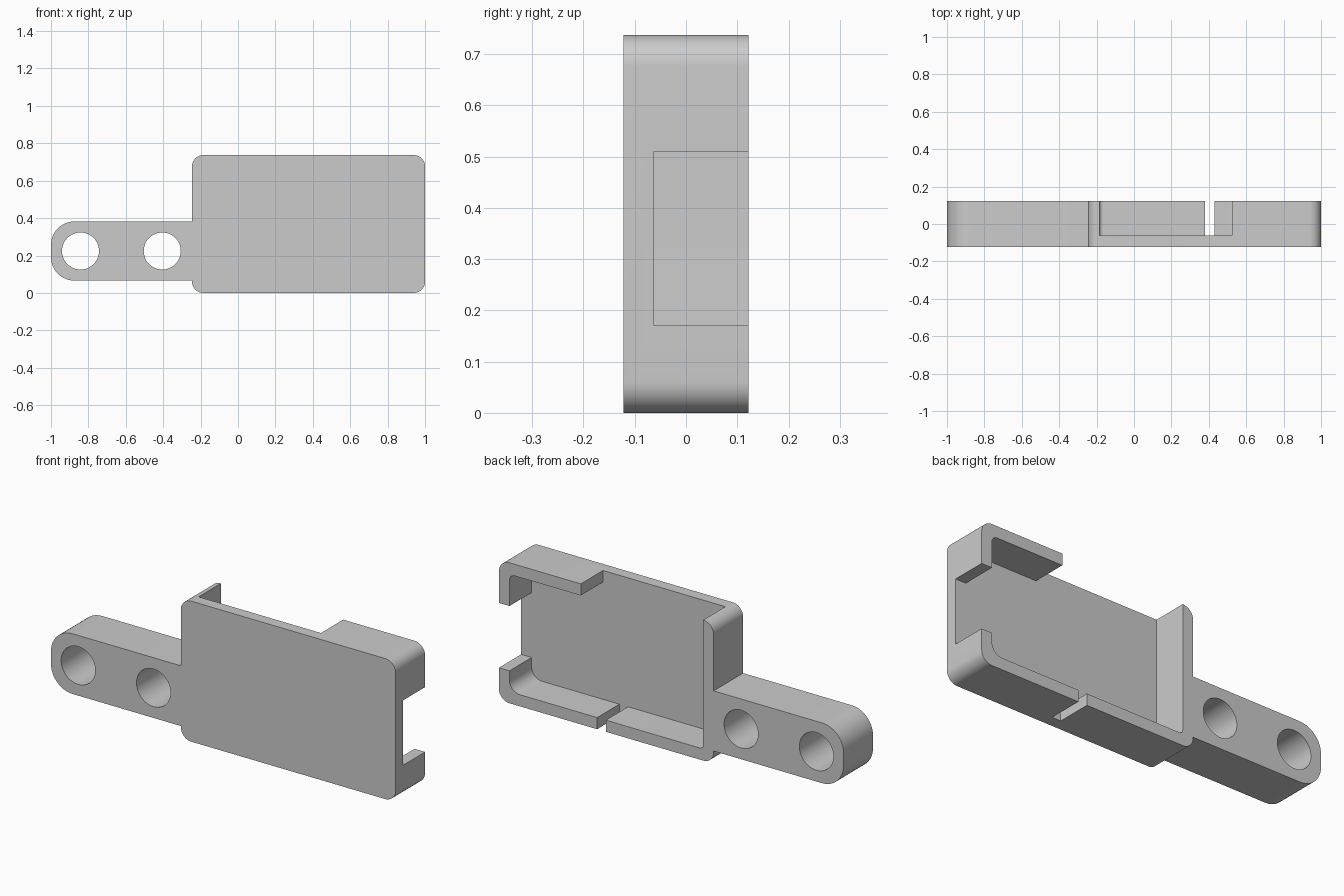
import bpy
import bmesh
import math

if "Cube" in bpy.data.objects:
    bpy.data.objects.remove(bpy.data.objects["Cube"])

FRONT, BACK, FLOOR = -0.122, 0.122, -0.062   # depths along y
LEFT_EDGE, TOP, WALL = -0.246, 0.737, 0.061
ARM_Z = 0.224

grey = bpy.data.materials.new("plain grey")
grey.use_nodes = True
grey.diffuse_color = (0.6, 0.6, 0.6, 1)
grey.node_tree.nodes["Principled BSDF"].inputs["Base Color"].default_value = (0.6, 0.6, 0.6, 1)


def rounded_rect(x0, x1, z0, z1, radii):
    """Outline from lower -x corner, counter-clockwise, one radius per corner."""
    corners = [(x0, z0, 1, 1), (x1, z0, -1, 1), (x1, z1, -1, -1), (x0, z1, 1, -1)]
    points = []
    for i, ((x, z, sx, sz), r) in enumerate(zip(corners, radii)):
        if r == 0:
            points.append((x, z))
            continue
        for k in range(13):
            a = math.pi + (i + k / 12) * math.pi / 2
            points.append((x + sx * r + r * math.cos(a), z + sz * r + r * math.sin(a)))
    return points


def circle(x, z, r, n=48):
    return [(x + r * math.cos(i * math.tau / n), z + r * math.sin(i * math.tau / n))
            for i in range(n)]


def extrude(name, outline, y0, y1):
    """Solid prism running along y."""
    bm = bmesh.new()
    face = bm.faces.new([bm.verts.new((x, y0, z)) for x, z in outline])
    new = bmesh.ops.extrude_face_region(bm, geom=[face])["geom"]
    bmesh.ops.translate(bm, vec=(0, y1 - y0, 0),
                        verts=[v for v in new if isinstance(v, bmesh.types.BMVert)])
    bmesh.ops.recalc_face_normals(bm, faces=bm.faces)
    mesh = bpy.data.meshes.new(name)
    bm.to_mesh(mesh)
    bm.free()
    mesh.materials.append(grey)
    obj = bpy.data.objects.new(name, mesh)
    bpy.context.collection.objects.link(obj)
    return obj


def combine(target, other, operation):
    """Apply a boolean and drop the helper."""
    other.hide_render = True
    mod = target.modifiers.new(operation, 'BOOLEAN')
    mod.operation, mod.object, mod.solver = operation, other, 'EXACT'
    bpy.context.view_layer.objects.active = target
    bpy.ops.object.modifier_apply(modifier=mod.name)
    bpy.data.objects.remove(other)


# Tray block with rounded corners
tray = extrude("tray_with_mounting_arm",
               rounded_rect(LEFT_EDGE, 1, 0, TOP, [0.06] * 4), FRONT, BACK)

# Mounting arm with a rounded end
arm = extrude("mounting_arm",
              rounded_rect(-1, LEFT_EDGE + 0.03, ARM_Z - 0.158, ARM_Z + 0.158,
                           [0.125, 0, 0, 0.125]), FRONT, BACK)
combine(tray, arm, 'UNION')

# Open cavity, then the gaps in the top, bottom and side walls
inner = rounded_rect(LEFT_EDGE + WALL, 1 - WALL, WALL, TOP - WALL, [0.02, 0.06, 0.03, 0])
combine(tray, extrude("cavity_cutter", inner, FLOOR, 0.2), 'DIFFERENCE')
for x0, x1, z0, z1 in [(LEFT_EDGE + WALL, 0.525, 0.6, 0.9),
                       (0.38, 0.43, -0.1, 0.1),
                       (0.85, 1.1, 0.17, 0.51)]:
    gap = extrude("gap_cutter", rounded_rect(x0, x1, z0, z1, [0] * 4), FLOOR, 0.2)
    combine(tray, gap, 'DIFFERENCE')

# Screw holes through the arm
for x in (-0.842, -0.405):
    combine(tray, extrude("hole_cutter", circle(x, ARM_Z, 0.099), -0.2, 0.2), 'DIFFERENCE')

# Smooth rounds, sharp edges
bpy.ops.object.select_all(action='DESELECT')
tray.select_set(True)
bpy.context.view_layer.objects.active = tray
bpy.ops.object.shade_smooth_by_angle(angle=math.radians(30))
